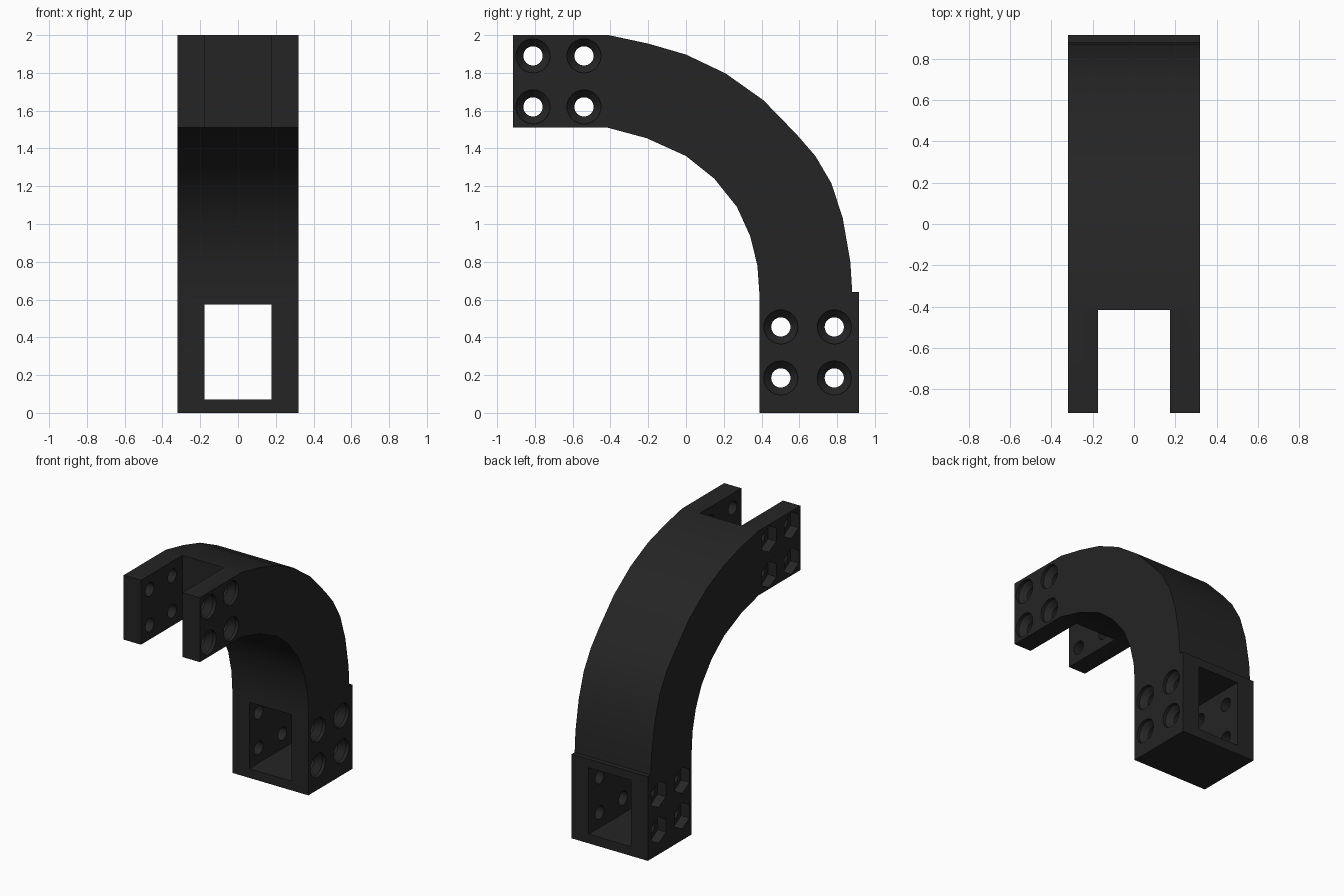
import bpy, bmesh, math
from mathutils import Matrix, Vector

if "Cube" in bpy.data.objects:
    bpy.data.objects.remove(bpy.data.objects["Cube"])

HALF_WIDTH = 0.32
black = bpy.data.materials.new("matte black")
black.diffuse_color = (0.018, 0.018, 0.018, 1)
black.use_nodes = True
black.node_tree.nodes["Principled BSDF"].inputs["Base Color"].default_value = black.diffuse_color


def new_object(name, bm):
    bmesh.ops.recalc_face_normals(bm, faces=bm.faces)
    mesh = bpy.data.meshes.new(name)
    bm.to_mesh(mesh)
    bm.free()
    obj = bpy.data.objects.new(name, mesh)
    bpy.context.collection.objects.link(obj)
    return obj


def add_box(bm, low, high):
    low, high = Vector(low), Vector(high)
    m = Matrix.Translation((low + high) / 2) @ Matrix.Diagonal((high - low).to_4d())
    bmesh.ops.create_cube(bm, size=1, matrix=m)


def add_lathe(bm, y, z, rings, sides, turn=0.0):
    """Closed solid around an x-parallel axis; rings are (x, radius)."""
    loops = []
    for x, r in rings:
        angles = [turn + 2 * math.pi * i / sides for i in range(sides)]
        loops.append([bm.verts.new((x, y + r * math.cos(a), z + r * math.sin(a))) for a in angles])
    for a, b in zip(loops, loops[1:]):
        for i in range(sides):
            j = (i + 1) % sides
            bm.faces.new((a[i], a[j], b[j], b[i]))
    bm.faces.new(loops[0])
    bm.faces.new(loops[-1])


def cut(target, cutter):
    cutter.hide_render = True
    mod = target.modifiers.new("cut", 'BOOLEAN')
    mod.operation = 'DIFFERENCE'
    mod.solver = 'EXACT'
    mod.object = cutter
    bpy.context.view_layer.objects.active = target
    bpy.ops.object.modifier_apply(modifier=mod.name)
    bpy.data.objects.remove(cutter)


# Curved arm with fork end and square foot: side profile (y, z) swept across x
outer = [(-0.915, 2.0), (-0.41, 2.0), (-0.20, 1.955), (0.0, 1.897), (0.21, 1.797),
         (0.41, 1.655), (0.585, 1.475), (0.685, 1.36), (0.77, 1.215), (0.83, 1.03),
         (0.87, 0.80), (0.88, 0.64), (0.915, 0.64), (0.915, 0.0)]
inner = [(0.388, 0.0), (0.388, 0.64), (0.378, 0.78), (0.34, 0.935), (0.27, 1.09),
         (0.15, 1.24), (0.0, 1.36), (-0.21, 1.455), (-0.415, 1.51), (-0.915, 1.51)]
bm = bmesh.new()
face = bm.faces.new([bm.verts.new((-HALF_WIDTH, y, z)) for y, z in outer + inner])
side = bmesh.ops.extrude_face_region(bm, geom=[face])
moved = [v for v in side["geom"] if isinstance(v, bmesh.types.BMVert)]
bmesh.ops.translate(bm, verts=moved, vec=(2 * HALF_WIDTH, 0, 0))
bracket = new_object("curved_bracket", bm)
bracket.data.materials.append(black)

# Fork slot at the top and square window through the foot
bm = bmesh.new()
add_box(bm, (-0.175, -1.1, 1.3), (0.175, -0.418, 2.2))
add_box(bm, (-0.177, 0.2, 0.07), (0.177, 1.1, 0.575))
cut(bracket, new_object("slot_cutter", bm))

# Screw holes: bore, countersink on the right, hexagonal nut pocket on the left
holes = [(y, z) for y in (-0.81, -0.54) for z in (1.89, 1.62)]
holes += [(y, z) for y in (0.502, 0.785) for z in (0.455, 0.185)]
stages = {
    "bore_cutter": ([(-0.4, 0.051), (0.4, 0.051)], 32, 0.0),
    "countersink_cutter": ([(0.4, 0.09), (0.295, 0.09), (0.235, 0.035)], 32, 0.0),
    "nut_cutter": ([(-0.4, 0.1), (-0.25, 0.1)], 6, math.pi / 6),
}
for name, (rings, sides, turn) in stages.items():
    bm = bmesh.new()
    for y, z in holes:
        add_lathe(bm, y, z, rings, sides, turn)
    cut(bracket, new_object(name, bm))

# Smooth bend and hole walls, crisp edges
bpy.ops.object.select_all(action='DESELECT')
bracket.select_set(True)
bpy.context.view_layer.objects.active = bracket
bpy.ops.object.shade_smooth_by_angle(angle=math.radians(25))
